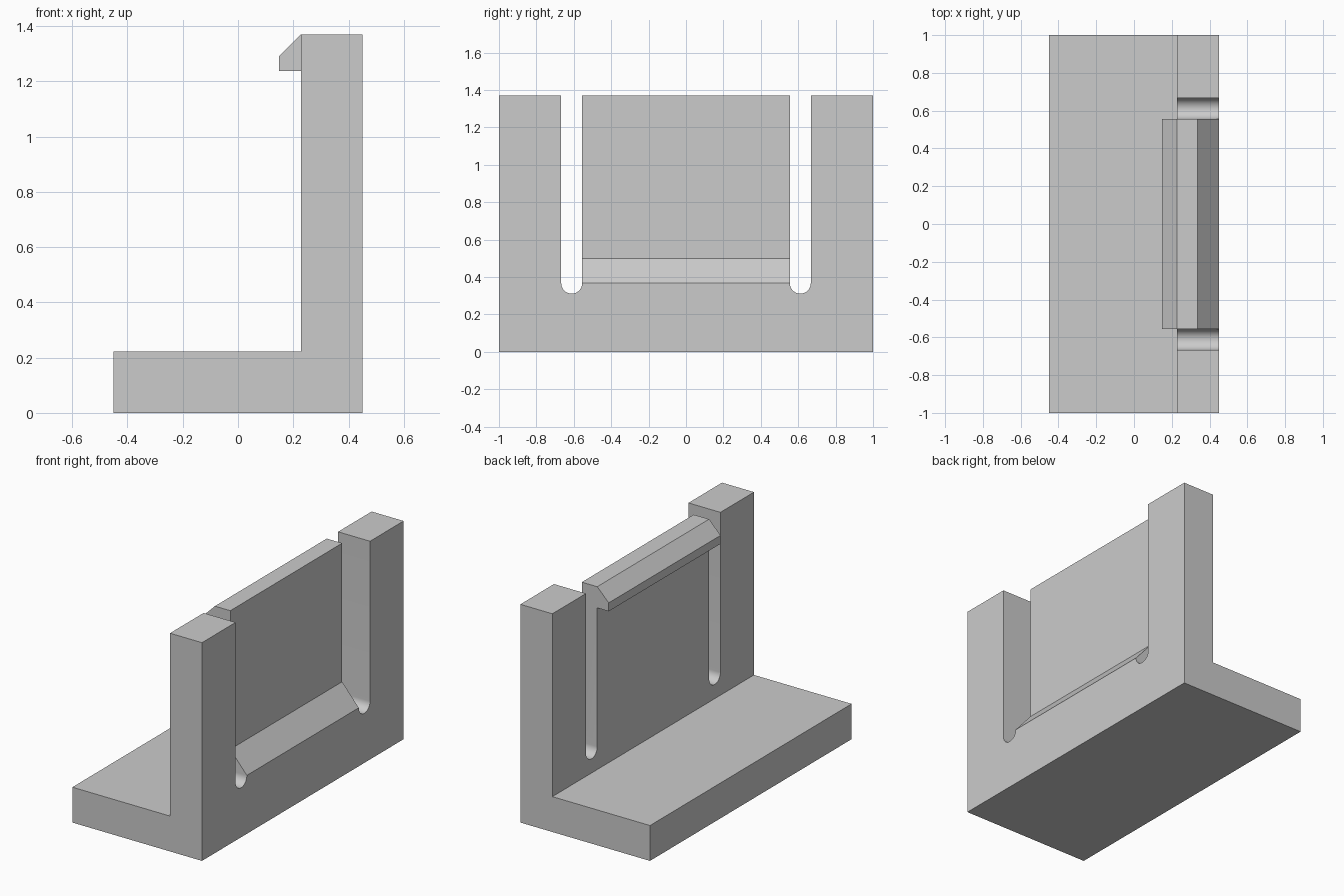
import bpy, bmesh, math

if "Cube" in bpy.data.objects:
    bpy.data.objects.remove(bpy.data.objects["Cube"])

WALL_X, EDGE_X = 0.228, 0.45      # inner and outer wall faces
BASE_Z, TOP_Z = 0.222, 1.37
SLOT_Y, SLOT_R, SLOT_Z = 0.611, 0.056, 0.367
TONGUE_X = 0.335                  # outer face of the thinned tongue

grey = bpy.data.materials.new("light grey")
grey.diffuse_color = (0.6, 0.6, 0.6, 1)
grey.use_nodes = True
grey.node_tree.nodes["Principled BSDF"].inputs["Base Color"].default_value = grey.diffuse_color


def prism(name, profile, direction):
    """Extrude a closed 3D profile along a direction."""
    bm = bmesh.new()
    face = bm.faces.new([bm.verts.new(p) for p in profile])
    moved = bmesh.ops.extrude_face_region(bm, geom=[face])["geom"]
    bmesh.ops.translate(bm, vec=direction,
                        verts=[v for v in moved if isinstance(v, bmesh.types.BMVert)])
    bmesh.ops.recalc_face_normals(bm, faces=bm.faces)
    mesh = bpy.data.meshes.new(name)
    bm.to_mesh(mesh)
    bm.free()
    mesh.materials.append(grey)
    obj = bpy.data.objects.new(name, mesh)
    bpy.context.collection.objects.link(obj)
    return obj


def along_y(name, xz, half):
    return prism(name, [(x, -half, z) for x, z in xz], (0, 2 * half, 0))


def combine(target, tool, operation):
    """Apply a boolean and discard the tool object."""
    mod = target.modifiers.new(operation.lower(), 'BOOLEAN')
    mod.operation, mod.solver, mod.object = operation, 'EXACT', tool
    bpy.context.view_layer.objects.active = target
    bpy.ops.object.modifier_apply(modifier=mod.name)
    bpy.data.objects.remove(tool)


# L-shaped base and upright wall
bracket = along_y("clip_bracket", [
    (-EDGE_X, 0), (EDGE_X, 0), (EDGE_X, TOP_Z),
    (WALL_X, TOP_Z), (WALL_X, BASE_Z), (-EDGE_X, BASE_Z)], 1.0)

# Hook along the top of the tongue, trimmed to width by the slots
hook = along_y("hook", [
    (0.28, 1.237), (0.148, 1.237), (0.148, 1.29),
    (WALL_X, TOP_Z), (0.28, TOP_Z)], SLOT_Y)
combine(bracket, hook, 'UNION')

# Round-bottomed slots on both sides of the tongue
for side in (-1, 1):
    arc = [math.pi + math.pi * i / 24 for i in range(25)]
    yz = [(side * SLOT_Y + SLOT_R * math.cos(a), SLOT_Z + SLOT_R * math.sin(a)) for a in arc]
    yz += [(side * SLOT_Y + SLOT_R, 1.6), (side * SLOT_Y - SLOT_R, 1.6)]
    slot = prism("slot_cutter", [(0.1, y, z) for y, z in yz], (0.5, 0, 0))
    combine(bracket, slot, 'DIFFERENCE')

# Thin the outer face of the tongue, with a sloped foot
relief = along_y("relief_cutter", [
    (EDGE_X, SLOT_Z), (TONGUE_X, 0.5), (TONGUE_X, 1.6), (0.6, 1.6), (0.6, SLOT_Z)], SLOT_Y)
combine(bracket, relief, 'DIFFERENCE')

# Smooth slot floors, sharp corners elsewhere
bpy.ops.object.select_all(action='DESELECT')
bracket.select_set(True)
bpy.context.view_layer.objects.active = bracket
bpy.ops.object.shade_smooth_by_angle(angle=math.radians(25))
